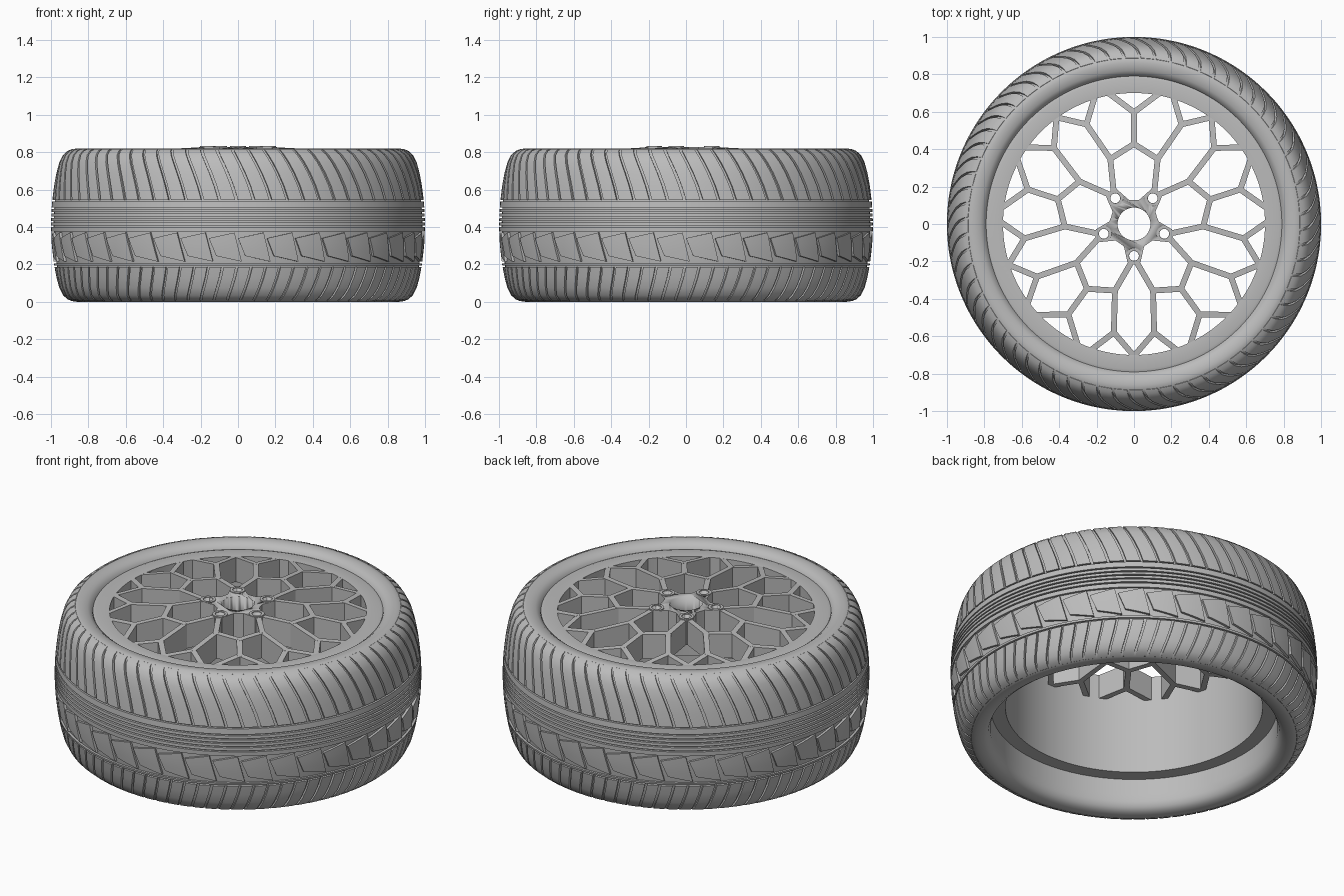
import bpy, bmesh, math
from math import sin, cos, pi, radians
from mathutils import Vector

if "Cube" in bpy.data.objects:
    bpy.data.objects.remove(bpy.data.objects["Cube"], do_unlink=True)

GREY = (0.5, 0.5, 0.5, 1)
grey = bpy.data.materials.new("satin grey")
grey.use_nodes = True
grey.diffuse_color = GREY
grey.node_tree.nodes["Principled BSDF"].inputs["Base Color"].default_value = GREY

H = 0.82
MID = H / 2


def finish(bm, name, angle=35):
    bmesh.ops.recalc_face_normals(bm, faces=bm.faces)
    mesh = bpy.data.meshes.new(name)
    bm.to_mesh(mesh)
    bm.free()
    obj = bpy.data.objects.new(name, mesh)
    bpy.context.collection.objects.link(obj)
    mesh.materials.append(grey)
    bpy.ops.object.select_all(action="DESELECT")
    obj.select_set(True)
    bpy.context.view_layer.objects.active = obj
    bpy.ops.object.shade_smooth_by_angle(angle=radians(angle))
    return obj


def polar(r, t, z):
    return Vector((r * cos(t), r * sin(t), z))


def grid(bm, rows, closed=False):
    """Quads between successive rows of vertices."""
    for a, b in zip(rows, rows[1:] + rows[:1] if closed else rows[1:]):
        n = len(a)
        for i in range(n if closed else n - 1):
            j = (i + 1) % n
            bm.faces.new((a[i], a[j], b[j], b[i]))


def lathe(bm, profile, steps=180):
    """Revolve a closed (radius, height) profile."""
    grid(bm, [[bm.verts.new(polar(r, 2 * pi * k / steps, z)) for r, z in profile]
              for k in range(steps)], closed=True)


def prism(bm, outline, z0, z1):
    low = [bm.verts.new((x, y, z0)) for x, y in outline]
    high = [bm.verts.new((x, y, z1)) for x, y in outline]
    bm.faces.new(low)
    bm.faces.new(high)
    for i in range(len(low)):
        j = (i + 1) % len(low)
        bm.faces.new((low[i], low[j], high[j], high[i]))


def circle(radius, n=32, cx=0, cy=0):
    return [(cx + radius * cos(2 * pi * i / n), cy + radius * sin(2 * pi * i / n)) for i in range(n)]


# Outer tyre section, lower half mirrored to the upper half
half = [(.86, 0), (.885, .003), (.91, .013), (.935, .035), (.955, .075), (.97, .13), (.983, .2), (.995, .3)]
outer = half + [(1, MID)] + [(r, H - z) for r, z in reversed(half)]


def tread_radius(z):
    for (r0, z0), (r1, z1) in zip(outer, outer[1:]):
        if z0 <= z <= z1:
            return r0 + (r1 - r0) * (z - z0) / (z1 - z0)


def inset(r, z):
    """Groove floor below a point on the tread."""
    depth = 0.014 * min(1, max(0, (r - .88) / .06))
    d = Vector((.8 - r, (z - MID) * -.15)).normalized() * depth
    return r + d.x, z + d.y


# Tyre carcass
bead = [(.78, .1), (.783, .055), (.795, .025), (.82, .006)]
bm = bmesh.new()
lathe(bm, bead + [inset(r, z) for r, z in outer] + [(r, H - z) for r, z in reversed(bead)])
finish(bm, "tyre_carcass", 50)


def block(bm, rows, columns=4):
    """Raised tread block; each row is (height, start angle, end angle)."""
    top, base = [], []
    for z, t0, t1 in rows:
        r = tread_radius(z)
        br, bz = inset(r, z)
        angles = [t0 + (t1 - t0) * c / columns for c in range(columns + 1)]
        top.append([bm.verts.new(polar(r, t, z)) for t in angles])
        base.append([bm.verts.new(polar(br - .001, t, bz)) for t in angles])
    grid(bm, top)
    for ring, low in ((top[0], base[0]), (top[-1], base[-1])):
        grid(bm, [ring, low])
    for side in (0, -1):
        grid(bm, [[v[side] for v in top], [v[side] for v in base]])


# Slanted shoulder blocks, upper and lower
def shoulder(name, count, z_low, z_high, slant, start):
    inner = [z for r, z in outer if z_low < z < z_high]
    heights = [z_low] + inner + [z_high]
    bm = bmesh.new()
    pitch = 2 * pi / count
    for i in range(count):
        rows = []
        for z in heights:
            u = (z - start) / (z_high - z_low)
            t = i * pitch + slant * u * (.6 + .4 * abs(u))
            rows.append((z, t, t + pitch * .84))
        block(bm, rows)
    finish(bm, name)


shoulder("upper_tread_blocks", 68, .545, H - .004, -.12, .545)
shoulder("lower_tread_blocks", 80, .004, .185, .06, .185)

# Circumferential ribs
bm = bmesh.new()
for z0, z1 in ((.193, .205), (.375, .4), (.408, .425), (.433, .448), (.456, .471), (.479, .496), (.504, .537)):
    r0, r1 = tread_radius(z0), tread_radius(z1)
    lathe(bm, [(.97, z0), (r0, z0), (r1, z1), (.97, z1)])
finish(bm, "tread_ribs")

# Sawtooth blocks
bm = bmesh.new()
pitch = 2 * pi / 40
for i in range(40):
    t = i * pitch
    top, base = [], []
    for c in range(6):
        u = c / 5
        lower = polar(1, t + pitch * (.25 + .88 * u), .245 - .03 * u)
        upper = polar(1, t + pitch * (.0 + .88 * u), .34 + .03 * u)
        column = [lower.lerp(upper, k / 3) for k in range(4)]
        for points, drop in ((top, 0), (base, .016)):
            points.append([bm.verts.new(polar(tread_radius(p.z) - drop, math.atan2(p.y, p.x), p.z))
                           for p in column])
    grid(bm, top)
    for e in (0, -1):
        grid(bm, [top[e], base[e]])
        grid(bm, [[col[e] for col in top], [col[e] for col in base]])
finish(bm, "sawtooth_tread_blocks")

# Rim barrel with its flat outer face
bm = bmesh.new()
lathe(bm, [(.70, .19), (.782, .19), (.782, .75), (.79, .785), (.775, .79), (.70, .785)])
finish(bm, "rim_barrel")


# Branching spoke lattice, five-fold and mirrored
def face_height(r):
    return .83 - .045 * (r / .7) ** 2


def beam(bm, a, b, width=.031, depth=.145):
    along = (b - a).normalized()
    side = Vector((-along.y, along.x)) * width / 2
    a, b = a - along * .008, b + along * .008
    corners = [a - side, b - side, b + side, a + side]
    top = [bm.verts.new((p.x, p.y, face_height(p.length))) for p in corners]
    low = [bm.verts.new((p.x, p.y, face_height(p.length) - depth)) for p in corners]
    bm.faces.new(top)
    bm.faces.new(low)
    for i in range(4):
        j = (i + 1) % 4
        bm.faces.new((top[i], top[j], low[j], low[i]))


nodes = {"lug": (.205, 4), "fork": (.37, 16), "apex": (.428, 36), "outer": (.59, 10.5),
         "stem": (.597, 36), "rim_a": (.705, 0), "rim_b": (.705, 18.5), "rim_c": (.705, 25.5)}
links = [("lug", "fork"), ("fork", "apex"), ("fork", "outer"), ("outer", "rim_a"),
         ("outer", "rim_b"), ("apex", "stem"), ("stem", "rim_c")]
bm = bmesh.new()
for k in range(5):
    for mirror in (1, -1):
        def place(key):
            r, off = nodes[key]
            return polar(r, radians(-90 + 72 * k + mirror * off), 0).to_2d()
        for a, b in links:
            if (a, b) != ("apex", "stem") or mirror == 1:
                beam(bm, place(a), place(b))
finish(bm, "spoke_lattice", 20)

# Star-shaped hub with centre bore and bolt holes
outline = []
for k in range(5):
    for r, off in ((.128, -36), (.132, -24), (.17, -15), (.205, -10), (.218, 0), (.205, 10), (.17, 15), (.132, 24)):
        outline.append(tuple(polar(r, radians(-90 + 72 * k + off), 0).to_2d()))
bm = bmesh.new()
prism(bm, outline, .68, .828)
hub = finish(bm, "hub", 30)

bolts = [polar(.17, radians(-90 + 72 * k), 0) for k in range(5)]
bm = bmesh.new()
prism(bm, circle(.088, 48), .5, 1)
for p in bolts:
    prism(bm, circle(.026, 24, p.x, p.y), .5, 1)
cutter = finish(bm, "hole_cutter")
cutter.hide_render = True
cutter.hide_viewport = True
cut = hub.modifiers.new("holes", "BOOLEAN")
cut.object = cutter
cut.operation = "DIFFERENCE"
cut.solver = "EXACT"

# Bolt seats
bm = bmesh.new()
for p in bolts:
    ring = bmesh.new()
    lathe(ring, [(.027, .80), (.042, .80), (.042, .832), (.027, .832)], 24)
    bmesh.ops.translate(ring, verts=ring.verts, vec=p)
    temp = bpy.data.meshes.new("seat_part")
    ring.to_mesh(temp)
    ring.free()
    bm.from_mesh(temp)
    bpy.data.meshes.remove(temp)
finish(bm, "bolt_seats")
